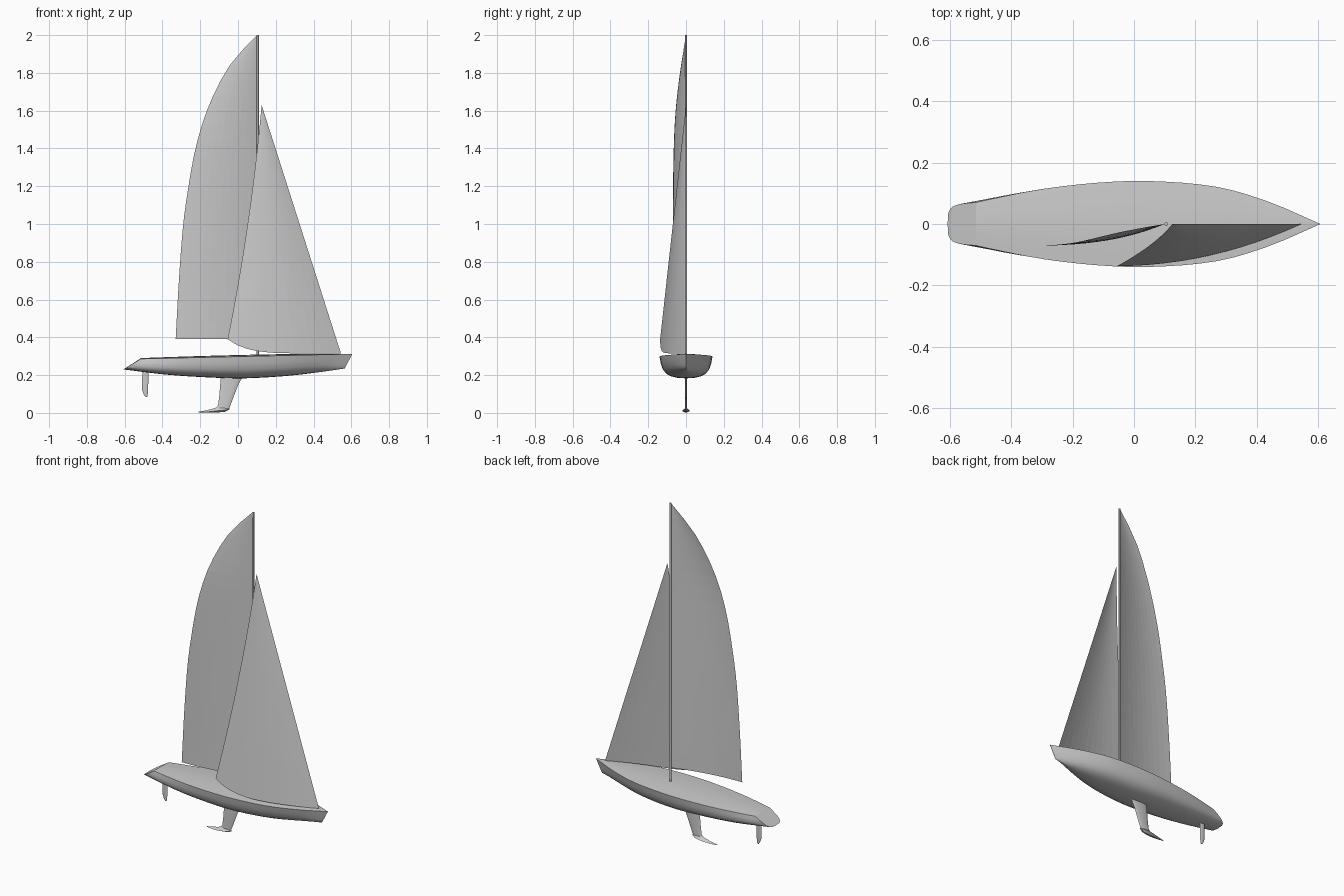
import bpy, bmesh, math
from mathutils import Vector

cube = bpy.data.objects.get("Cube")
if cube:
    bpy.data.objects.remove(cube, do_unlink=True)

grey = bpy.data.materials.new("light grey")
grey.use_nodes = True
colour = (0.6, 0.6, 0.6, 1)
grey.diffuse_color = colour
grey.node_tree.nodes["Principled BSDF"].inputs["Base Color"].default_value = colour


def curve(points, t):
    """Smooth interpolation of (position, value) pairs."""
    n = len(points)
    slope = []
    for i in range(n):
        a, b = points[max(i - 1, 0)], points[min(i + 1, n - 1)]
        slope.append((b[1] - a[1]) / (b[0] - a[0]))
    for i in range(n - 1):
        (x0, y0), (x1, y1) = points[i], points[i + 1]
        if t <= x1 or i == n - 2:
            h = x1 - x0
            s = min(max((t - x0) / h, 0), 1)
            return (y0 * (1 + 2 * s) * (1 - s) ** 2 + slope[i] * h * s * (1 - s) ** 2
                    + y1 * s * s * (3 - 2 * s) + slope[i + 1] * h * s * s * (s - 1))


def loft(name, rows, closed=False, solid=True, smooth=False):
    """Skin a list of equally long rows of points."""
    bm = bmesh.new()
    grid = [[bm.verts.new(p) for p in row] for row in rows]
    n = len(grid[0])
    for a, b in zip(grid, grid[1:]):
        for j in range(n if closed else n - 1):
            k = (j + 1) % n
            bm.faces.new((a[j], a[k], b[k], b[j]))
    if closed:
        bm.faces.new(grid[0])
        bm.faces.new(grid[-1])
    bmesh.ops.remove_doubles(bm, verts=bm.verts, dist=0.0002)
    bmesh.ops.dissolve_degenerate(bm, edges=bm.edges, dist=0.0002)
    if solid:
        bmesh.ops.recalc_face_normals(bm, faces=bm.faces)
    mesh = bpy.data.meshes.new(name)
    bm.to_mesh(mesh)
    bm.free()
    mesh.materials.append(grey)
    obj = bpy.data.objects.new(name, mesh)
    bpy.context.collection.objects.link(obj)
    if smooth:
        bpy.ops.object.select_all(action="DESELECT")
        bpy.context.view_layer.objects.active = obj
        obj.select_set(True)
        bpy.ops.object.shade_smooth_by_angle(angle=math.radians(30))
    return obj


def lerp(a, b, t):
    return a + (b - a) * t


# Hull: half sections lofted from the raked transom to the raked stem
beam = [(0, .07), (.09, .092), (.2, .115), (.35, .134), (.5, .14), (.7, .121), (.85, .073), (1, .001)]
keel_line = [(0, .23), (.2, .202), (.4, .187), (.55, .183), (.75, .197), (.9, .218), (1, .235)]
section = [(0, 0), (.3, .02), (.55, .09), (.74, .21), (.87, .4), (.95, .68), (1, 1)]
rows = []
for i in range(21):
    u = i / 20
    x_low, x_deck = lerp(-.607, .565, u), lerp(-.515, .605, u)
    w, low = curve(beam, u), curve(keel_line, u)
    deck = lerp(.286, .312, u)
    side = []
    for f, h in section:
        # the run aft is fuller low down, so the transom stays broad
        full = lerp(f, f ** .6, (1 - u) ** 4)
        side.append((lerp(x_low, x_deck, h), w * full, lerp(low, deck, h)))
    side.append((x_deck, w * .5, deck + w * .04))
    centre = (x_deck, 0, deck + w * .06)
    mirrored = [(x, -y, z) for x, y, z in reversed(side[1:])]
    rows.append(side + [centre] + mirrored)
loft("hull", rows, closed=True, smooth=True)


# Foils: lens shaped sections stacked along the span
def foil(name, stations):
    rows = []
    for z, back, front, thick in stations:
        mid, half = (back + front) / 2, (front - back) / 2
        rows.append([(mid + half * math.cos(a), thick * math.sin(a), z)
                     for a in (math.tau * k / 12 for k in range(12))])
    loft(name, rows, closed=True, smooth=True)


foil("keel_fin", [(.195, -.09, .035, .007), (.175, -.092, .015, .006), (.14, -.095, -.002, .006),
                  (.08, -.1, -.025, .005), (.04, -.106, -.04, .005), (.012, -.125, -.053, .005)])
foil("rudder", [(.222, -.506, -.474, .004), (.16, -.508, -.475, .004), (.12, -.507, -.476, .003),
                (.098, -.499, -.478, .003), (.085, -.49, -.481, .002)])

# Ballast: triangular sections tapering to a flat tail
rows = []
for x, w, low, high in [(-.21, .002, .002, .006), (-.17, .011, .001, .013), (-.13, .018, .002, .023),
                        (-.1, .02, .003, .035), (-.07, .015, .006, .035), (-.045, .002, .018, .026)]:
    shoulder = lerp(low, high, .3)
    rows.append([(x, 0, low), (x, w, shoulder), (x, w * .3, lerp(low, high, .65)), (x, 0, high),
                 (x, -w * .3, lerp(low, high, .65)), (x, -w, shoulder)])
loft("ballast", rows, closed=True, smooth=True)

# Mast
loft("mast", [[(.105 + .006 * math.cos(a), .006 * math.sin(a), z)
               for a in (math.tau * k / 12 for k in range(12))] for z in (.295, 2)],
     closed=True, smooth=True)

# Mainsail: cambered rows from the mast to the rounded trailing edge
trail_x = [(.39, -.33), (.7, -.313), (1, -.29), (1.2, -.262), (1.4, -.225), (1.6, -.165),
           (1.8, -.07), (1.9, .005), (2, .1)]
trail_y = [(.39, -.07), (1, -.07), (1.4, -.065), (1.6, -.055), (1.8, -.032), (2, 0)]
rows = []
for i in range(21):
    z = lerp(.39, 2, i / 20)
    rows.append([(lerp(.1, curve(trail_x, z), t), curve(trail_y, z) * (1 - (1 - t) ** 2), z)
                 for t in (k / 10 for k in range(11))])
loft("mainsail", rows, solid=False)

# Jib: cambered rows from tack to head, with the foot lifting at the clew
tack, head, clew = Vector((.545, 0, .315)), Vector((.125, 0, 1.63)), Vector((-.055, -.137, .39))
rows = []
for i in range(17):
    u = i / 16
    luff, leech = tack.lerp(head, u), clew.lerp(head, u)
    leech.x += .07 * u * (1 - u)
    row = []
    for k in range(13):
        t = k / 12
        row.append((lerp(luff.x, leech.x, t), leech.y * (1 - (1 - t) ** 2),
                    luff.z + (leech.z - luff.z) * t ** 6))
    rows.append(row)
loft("jib", rows, solid=False)
